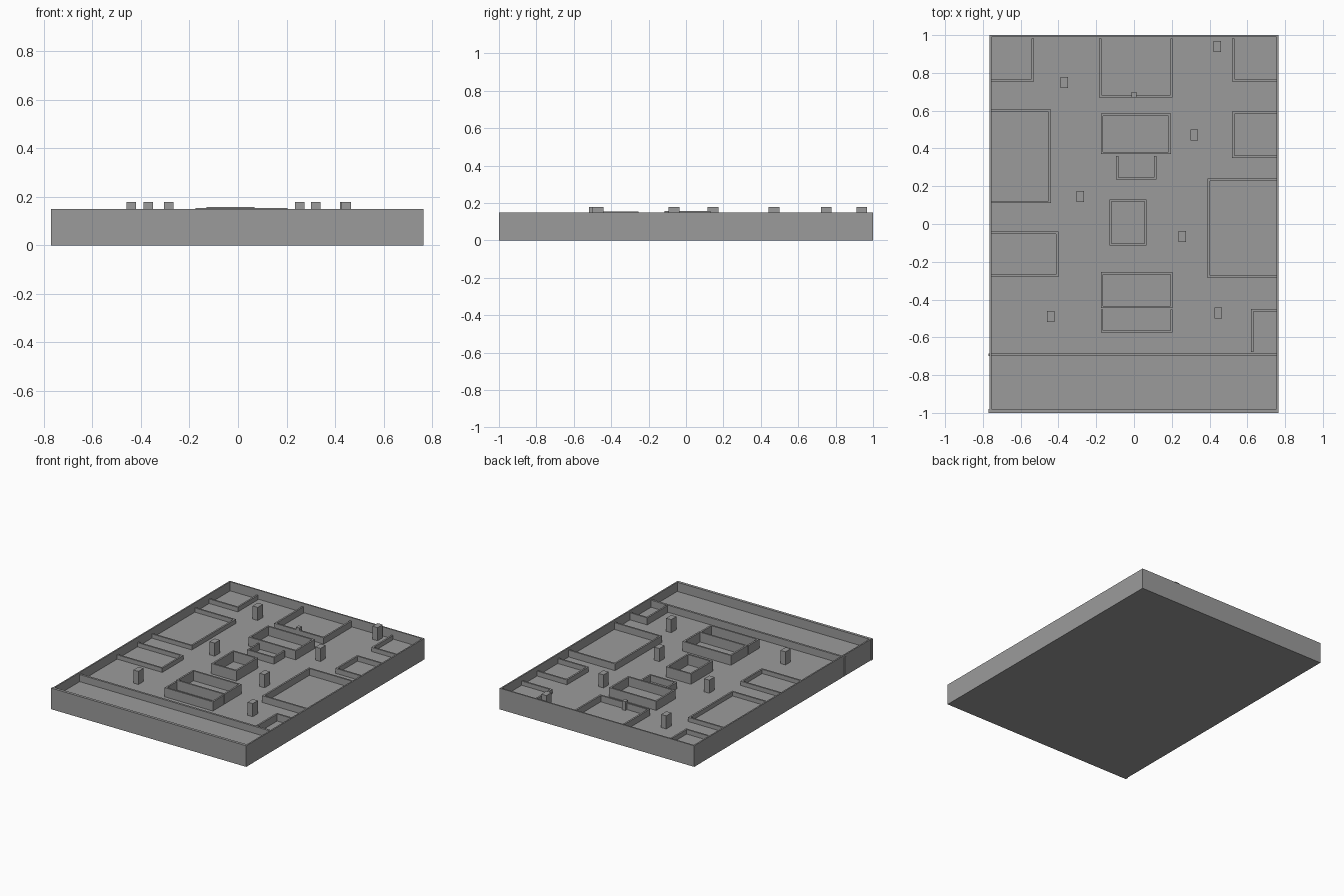
import bpy
import bmesh
from mathutils import Vector

cube = bpy.data.objects.get("Cube")
if cube:
    bpy.data.objects.remove(cube, do_unlink=True)

grey = bpy.data.materials.new("plain grey")
grey.use_nodes = True
colour = (0.33, 0.33, 0.33, 1)
grey.diffuse_color = colour
grey.node_tree.nodes["Principled BSDF"].inputs["Base Color"].default_value = colour

W, L = 0.765, 1.0        # half width and half length
FLOOR, WALL = 0.085, 0.15
T = 0.012                # interior wall thickness
BASE = 0.004             # interior walls start inside the slab


def add_boxes(name, boxes):
    """One object from boxes given as (x0, x1, y0, y1, z0, z1)."""
    bm = bmesh.new()
    for x0, x1, y0, y1, z0, z1 in boxes:
        verts = bmesh.ops.create_cube(bm, size=1)["verts"]
        size = Vector((x1 - x0, y1 - y0, z1 - z0))
        centre = Vector((x0 + x1, y0 + y1, z0 + z1)) / 2
        for v in verts:
            v.co = v.co * size + centre
    mesh = bpy.data.meshes.new(name)
    bm.to_mesh(mesh)
    bm.free()
    mesh.materials.append(grey)
    obj = bpy.data.objects.new(name, mesh)
    bpy.context.collection.objects.link(obj)
    return obj


def add_room(name, x0, x1, y0, y1, top, sides="NSEW"):
    """Thin walls along the chosen sides of a rectangle."""
    walls = {
        "N": (x0, x1, y1 - T, y1, BASE, top),
        "S": (x0, x1, y0, y0 + T, BASE, top),
        "W": (x0, x0 + T, y0 + T, y1 - T, BASE, top),
        "E": (x1 - T, x1, y0 + T, y1 - T, BASE, top),
    }
    return add_boxes(name, [walls[s] for s in sides])


# Floor slab and outer walls
edge = 0.01
add_boxes("floor", [(-W + edge, W - edge, -L + 0.02, L - edge, 0, FLOOR)])
add_boxes("side_walls", [(-W, -W + edge, -L + 0.02, L, 0, WALL),
                         (W - edge, W, -L + 0.02, L, 0, WALL)])
add_boxes("back_wall", [(-W + edge, W - edge, L - edge, L, 0, WALL)])
add_boxes("front_wall", [(-W - 0.005, W, -L, -L + 0.02, 0, WALL)])
add_boxes("front_partition", [(-W - 0.005, W - 0.005, -0.7, -0.685, BASE, 0.135)])

# Rooms against the outer walls
xw, yn = W - 0.005, L - 0.005
add_room("back_right_room", -xw, -0.53, 0.755, yn, 0.117, "SE")
add_room("back_left_room", 0.52, xw, 0.755, yn, 0.115, "SW")
add_room("back_centre_room", -0.185, 0.205, 0.67, yn, 0.13, "SEW")
add_room("right_large_room", -xw, -0.44, 0.11, 0.605, 0.115, "NSE")
add_room("right_small_room", -xw, -0.4, -0.28, -0.04, 0.115, "NSE")
add_room("left_small_room", 0.52, xw, 0.35, 0.595, 0.12, "NSW")
add_room("left_large_room", 0.39, xw, -0.285, 0.24, 0.133, "NSW")
add_room("left_front_room", 0.62, xw, -0.69, -0.45, 0.135, "NW")
add_boxes("room_post", [(-0.013, 0.013, 0.67, 0.7, BASE, 0.148)])

# Freestanding enclosures down the middle
add_room("back_enclosure", -0.175, 0.195, 0.37, 0.585, 0.149)
add_room("back_annex", -0.095, 0.118, 0.235, 0.372, 0.132, "SEW")
add_room("centre_enclosure", -0.13, 0.067, -0.115, 0.13, 0.158)
add_room("front_enclosure", -0.175, 0.205, -0.445, -0.255, 0.154)
add_room("front_annex", -0.175, 0.205, -0.575, -0.44, 0.15, "SEW")

# Pillars
pillars = [(0.44, 0.94), (-0.37, 0.75), (0.32, 0.47), (-0.285, 0.145),
           (0.255, -0.065), (-0.44, -0.49), (0.445, -0.47)]
for i, (x, y) in enumerate(pillars, 1):
    add_boxes(f"pillar_{i}", [(x - 0.02, x + 0.02, y - 0.029, y + 0.029, BASE, 0.178)])
